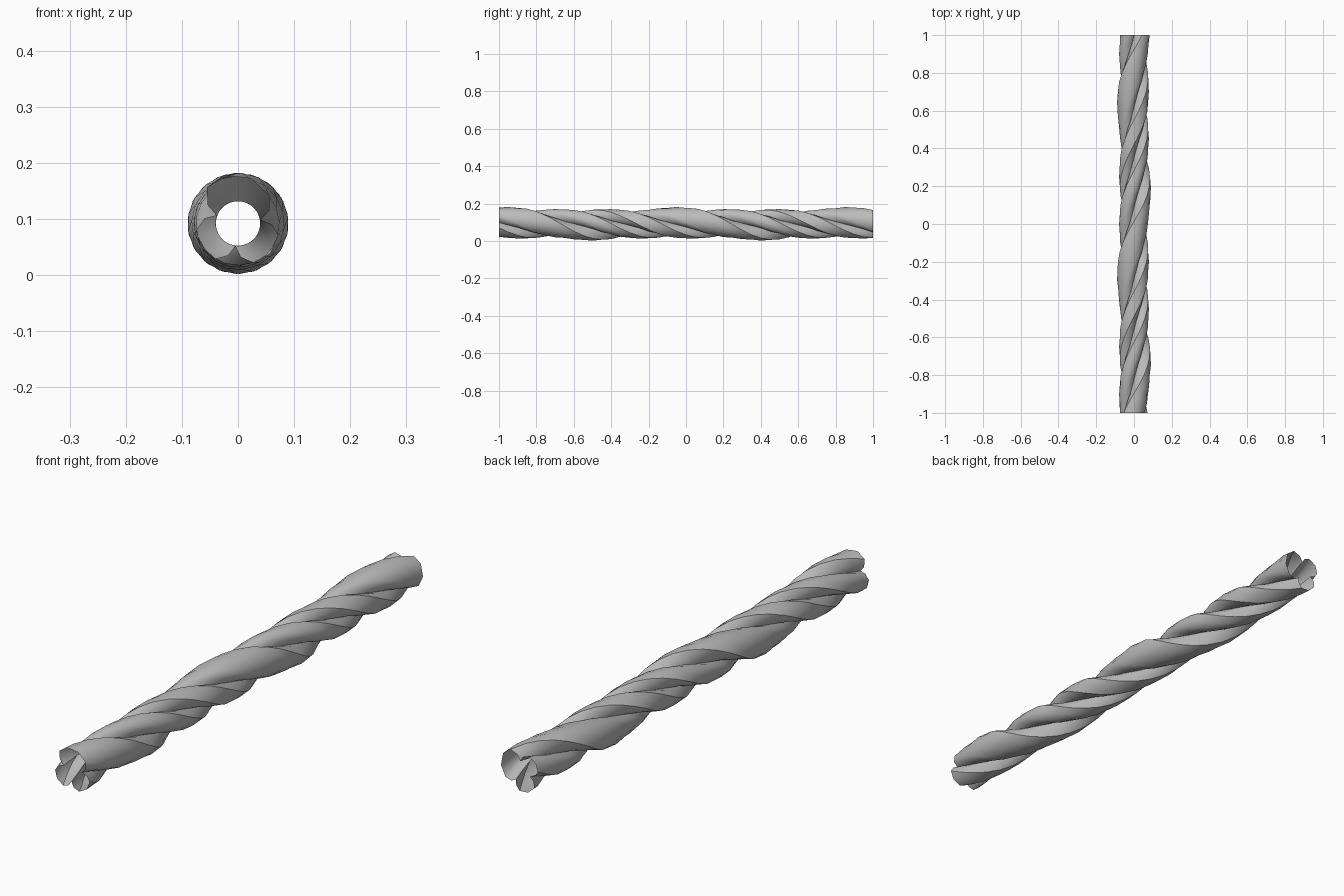
import bpy, bmesh, math

cube = bpy.data.objects.get("Cube")
if cube:
    bpy.data.objects.remove(cube, do_unlink=True)

# One flat grey
grey = bpy.data.materials.new("plain_grey")
grey.use_nodes = True
colour = (0.5, 0.5, 0.5, 1)
grey.diffuse_color = colour
grey.node_tree.nodes["Principled BSDF"].inputs["Base Color"].default_value = colour

# Lobed cross-section: (degrees from the big lobe, radius)
PROFILE = [(0, .09), (25, .085), (43, .063), (54, .04), (66, .06), (84, .075),
           (108, .079), (132, .075), (147, .06), (158, .04), (169, .06),
           (186, .075), (212, .079), (238, .075), (253, .06), (264, .04),
           (277, .06), (296, .074), (328, .083)]
RINGS = 40
PITCH = 0.91      # length of one full turn
PEAK_Y = -0.05    # where the big lobe points straight up
AXIS_Z = 0.092


def ring(bm, y):
    """Cross-section turned to suit its place along the length."""
    turn = math.pi / 2 - math.tau * (y - PEAK_Y) / PITCH
    verts = []
    for degrees, radius in PROFILE:
        a = turn + math.radians(degrees)
        verts.append(bm.verts.new((radius * math.cos(a), y, AXIS_Z + radius * math.sin(a))))
    return verts


# Open, hollow twisted tube
bm = bmesh.new()
rings = [ring(bm, -1 + 2 * i / RINGS) for i in range(RINGS + 1)]
n = len(PROFILE)
for low, high in zip(rings, rings[1:]):
    for j in range(n):
        k = (j + 1) % n
        bm.faces.new((low[j], high[j], high[k], low[k]))
bmesh.ops.recalc_face_normals(bm, faces=bm.faces)

mesh = bpy.data.meshes.new("twisted_tube")
bm.to_mesh(mesh)
bm.free()
mesh.materials.append(grey)
tube = bpy.data.objects.new("twisted_tube", mesh)
bpy.context.collection.objects.link(tube)
bpy.context.view_layer.objects.active = tube
tube.select_set(True)
bpy.ops.object.shade_smooth_by_angle(angle=math.radians(50))
